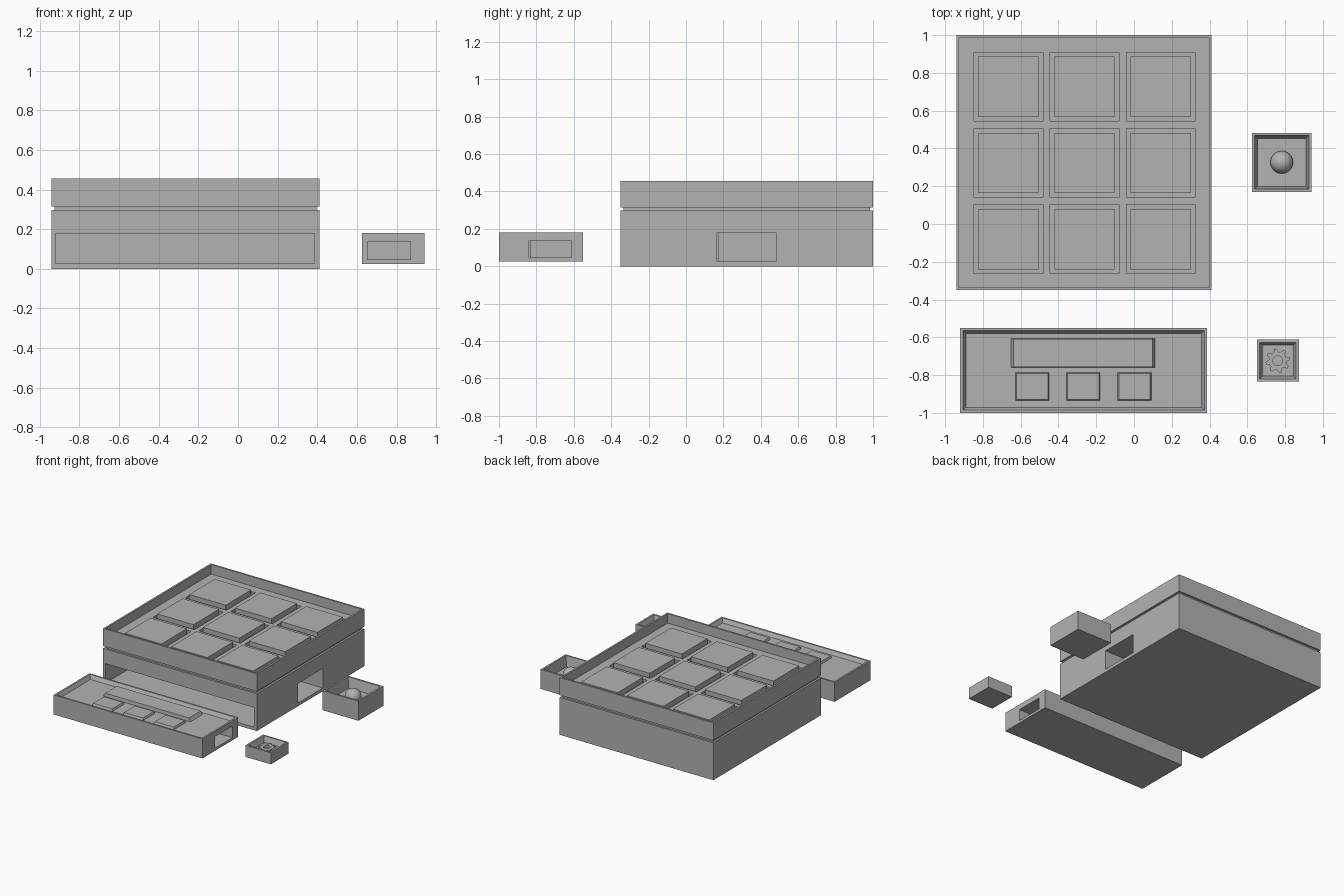
import bpy, bmesh, math
from mathutils import Matrix, Vector

if "Cube" in bpy.data.objects:
    bpy.data.objects.remove(bpy.data.objects["Cube"], do_unlink=True)

GREY = (0.45, 0.45, 0.45, 1)
grey = bpy.data.materials.new("plain grey")
grey.use_nodes = True
grey.diffuse_color = GREY
for node in grey.node_tree.nodes:
    if node.type == 'BSDF_PRINCIPLED':
        node.inputs["Base Color"].default_value = GREY


def finish(name, bm):
    bmesh.ops.recalc_face_normals(bm, faces=bm.faces)
    mesh = bpy.data.meshes.new(name)
    bm.to_mesh(mesh)
    bm.free()
    obj = bpy.data.objects.new(name, mesh)
    bpy.context.collection.objects.link(obj)
    mesh.materials.append(grey)
    return obj


def block(x, y, z):
    """Box between pairs of limits, and its top face."""
    bm = bmesh.new()
    bmesh.ops.create_cube(bm, size=1)
    lims = (x, y, z)
    size = [b - a for a, b in lims]
    mid = Vector([(a + b) / 2 for a, b in lims])
    bm.transform(Matrix.Translation(mid) @ Matrix.Diagonal(size + [1]))
    top = max(bm.faces, key=lambda f: f.calc_center_median().z)
    return bm, top


def box(name, x, y, z):
    return finish(name, block(x, y, z)[0])


def tray(name, x, y, z, floor, rim=0.02, slope=0.022):
    """Box hollowed from above, with a flat rim and sloping inner walls."""
    bm, top = block(x, y, z)
    bmesh.ops.inset_region(bm, faces=[top], thickness=rim)
    if slope:
        bmesh.ops.inset_region(bm, faces=[top], thickness=slope)
    for v in top.verts:
        v.co.z = floor
    if not slope:   # straight walls need their own floor ring
        for v in top.verts:
            v.co.z = z[1]
        new = bmesh.ops.extrude_face_region(bm, geom=[top])["geom"]
        for v in [g for g in new if isinstance(g, bmesh.types.BMVert)]:
            v.co.z = floor
        bmesh.ops.delete(bm, geom=[top], context='FACES_ONLY')
    return finish(name, bm)


def tapered(name, x, y, z, taper):
    """Raised pad whose top is smaller than its foot."""
    bm, top = block(x, y, z)
    mid = top.calc_center_median()
    for v in top.verts:
        for i in (0, 1):
            v.co[i] -= math.copysign(taper[i], v.co[i] - mid[i])
    return finish(name, bm)


def cut(obj, x, y, z):
    cutter = box("cutter", x, y, z)
    cutter.hide_render = True
    mod = obj.modifiers.new("opening", 'BOOLEAN')
    mod.operation, mod.solver, mod.object = 'DIFFERENCE', 'EXACT', cutter
    bpy.context.view_layer.objects.active = obj
    bpy.ops.object.modifier_apply(modifier=mod.name)
    bpy.data.objects.remove(cutter, do_unlink=True)


# Main case with a drawer slot in front and one on its left side
CASE_X, CASE_Y = (-0.94, 0.41), (-0.35, 1.0)
DRAWER_Z = (0.025, 0.18)
case = box("main_case", CASE_X, CASE_Y, (0, 0.297))
cut(case, (-0.92, 0.387), (-0.5, 0.1), DRAWER_Z)
cut(case, (0.1, 0.5), (0.165, 0.48), DRAWER_Z)
box("neck", (-0.925, 0.395), (-0.335, 0.985), (0.29, 0.32))

# Upper tray with nine wells, a square tile in each
lid = tray("upper_tray", CASE_X, CASE_Y, (0.315, 0.455), 0.38, slope=0)
for row in range(3):
    for col in range(3):
        cx, cy = -0.665 + 0.403 * col, -0.08 + 0.403 * row
        w, t = 0.182, 0.16
        cut(lid, (cx - w, cx + w), (cy - w, cy + w), (0.355, 0.42))
        box(f"tile_{row}_{col}", (cx - t, cx + t), (cy - t, cy + t), (0.35, 0.405))

# Long front drawer with a bar, three buttons and a slot in its side
front = tray("front_drawer", (-0.92, 0.387), (-1.0, -0.55), DRAWER_Z, 0.15)
cut(front, (0.17, 0.5), (-0.84, -0.62), (0.045, 0.137))
tapered("long_bar", (-0.655, 0.115), (-0.76, -0.605), (0.145, 0.176), (0.016, 0.004))
for i in range(3):
    x = -0.63 + 0.271 * i
    tapered(f"button_{i}", (x, x + 0.182), (-0.937, -0.783), (0.145, 0.166), (0.008, 0.008))

# Side drawer holding a ball
tray("side_drawer", (0.625, 0.94), (0.17, 0.483), DRAWER_Z, 0.1)
bm = bmesh.new()
bmesh.ops.create_uvsphere(bm, u_segments=32, v_segments=16, radius=0.06,
                          matrix=Matrix.Translation((0.782, 0.327, 0.118)))
for f in bm.faces:
    f.smooth = True
finish("ball", bm)

# Small drawer holding a gear
tray("small_drawer", (0.65, 0.873), (-0.835, -0.612), (0.045, 0.137), 0.095)
TEETH, STEPS = 8, 4
bm = bmesh.new()
rings = []
for z in (0.09, 0.11):
    outer, inner = [], []
    for i in range(TEETH * STEPS):
        a = math.tau * (i + 0.5) / (TEETH * STEPS)
        r = 0.065 if i % STEPS in (0, 1) else 0.047
        for ring, rad in ((outer, r), (inner, 0.026)):
            ring.append(bm.verts.new((0.761 + rad * math.cos(a), -0.724 + rad * math.sin(a), z)))
    rings.append((outer, inner))
(lo, li), (uo, ui) = rings
for i in range(len(lo)):
    j = (i + 1) % len(lo)
    for a, b in ((lo, uo), (uo, ui), (ui, li), (li, lo)):
        bm.faces.new((a[i], a[j], b[j], b[i]))
finish("gear", bm)
